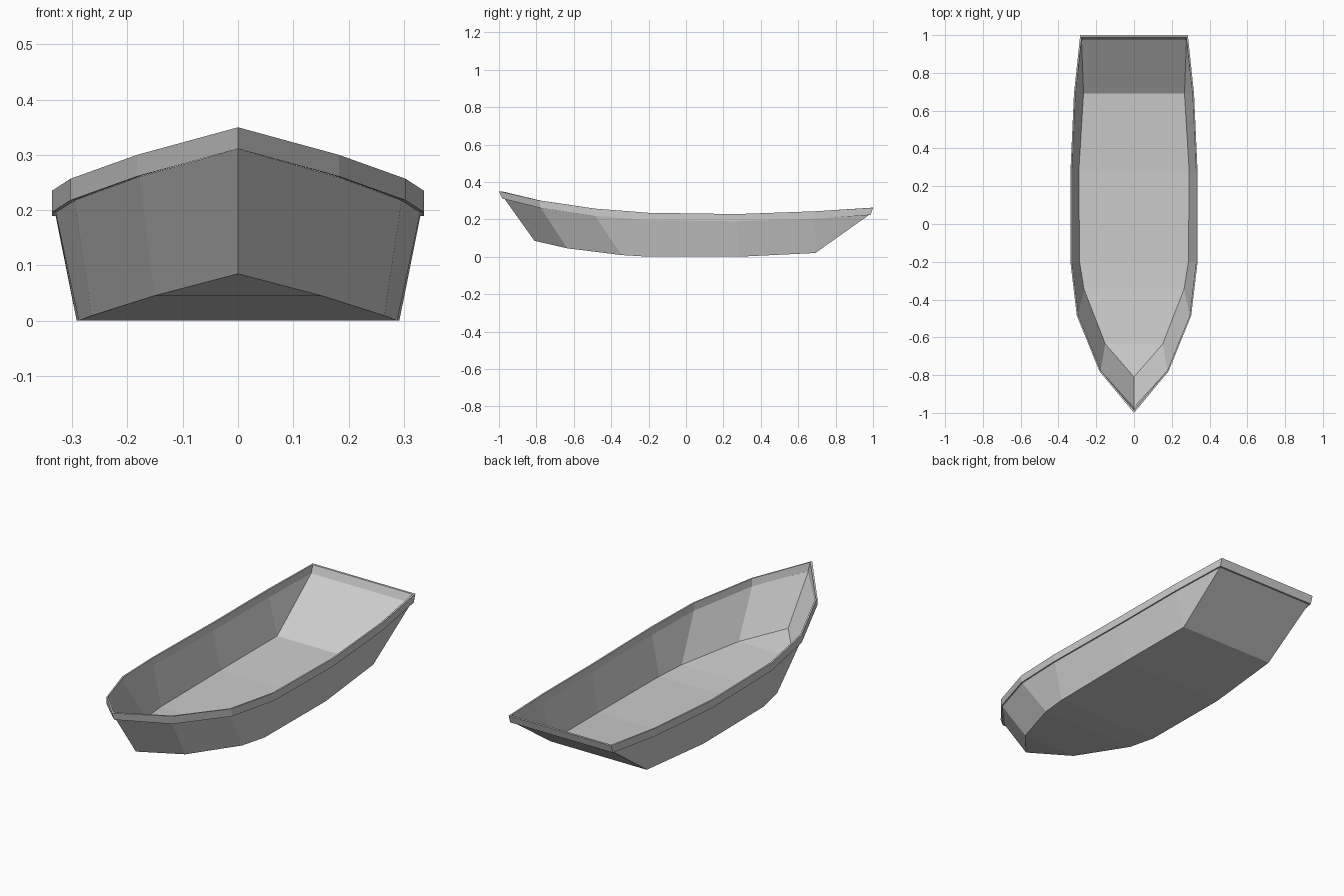
import bpy, bmesh

if "Cube" in bpy.data.objects:
    bpy.data.objects.remove(bpy.data.objects["Cube"])

# Half stations from bow to stern: (x, y, z)
RIM = [(0, -1, .35), (.183, -.78, .30), (.303, -.485, .257), (.337, -.2, .235),
       (.337, .27, .228), (.318, .69, .243), (.285, 1, .262)]
CHINE = [(0, -.81, .085), (.152, -.635, .045), (.265, -.345, .009), (.288, -.2, 0),
         (.292, .28, 0), (.267, .692, .02), (.267, .692, .02)]


def full(half):
    """Closed loop: starboard bow to stern, then port back to bow."""
    return half + [(-x, y, z) for x, y, z in half[:0:-1]]


def inset(half, side, ends, drop):
    """Move a rim loop inwards and down."""
    out = []
    for i, (x, y, z) in enumerate(half):
        if i == 0:
            y += ends * 1.3
        elif i == 1:
            x, y = x - side * .8, y + side * .5
        elif i == len(half) - 1:
            x, y = x - side, y - ends
        else:
            x -= side
        out.append((x, y, z - drop))
    return out


def make(name, loops, closed=False, floor=False):
    bm = bmesh.new()
    rings = [[bm.verts.new(p) for p in full(l)] for l in loops]
    n = len(rings[0])
    pairs = list(zip(rings, rings[1:])) + ([(rings[-1], rings[0])] if closed else [])
    for a, b in pairs:
        for i in range(n):
            j = (i + 1) % n
            bm.faces.new((a[i], a[j], b[j], b[i]))
    if floor:  # flat bottom strips between stations
        r = rings[0]
        bm.faces.new((r[0], r[-1], r[1]))
        for i in range(1, n // 2 - 1):
            bm.faces.new((r[i], r[n - i], r[n - i - 1], r[i + 1]))
    bmesh.ops.remove_doubles(bm, verts=bm.verts, dist=1e-4)
    bmesh.ops.recalc_face_normals(bm, faces=bm.faces)
    me = bpy.data.meshes.new(name)
    bm.to_mesh(me)
    bm.free()
    ob = bpy.data.objects.new(name, me)
    bpy.context.collection.objects.link(ob)
    return ob


# Hull shell with raked transom and bow
make("hull", [CHINE, inset(RIM, .007, .022, .039)], floor=True)

# Thin gunwale band around the whole rim
make("gunwale", [RIM, inset(RIM, .0, .013, .039), inset(RIM, .009, .025, .038),
                 inset(RIM, .008, .011, 0)], closed=True)
